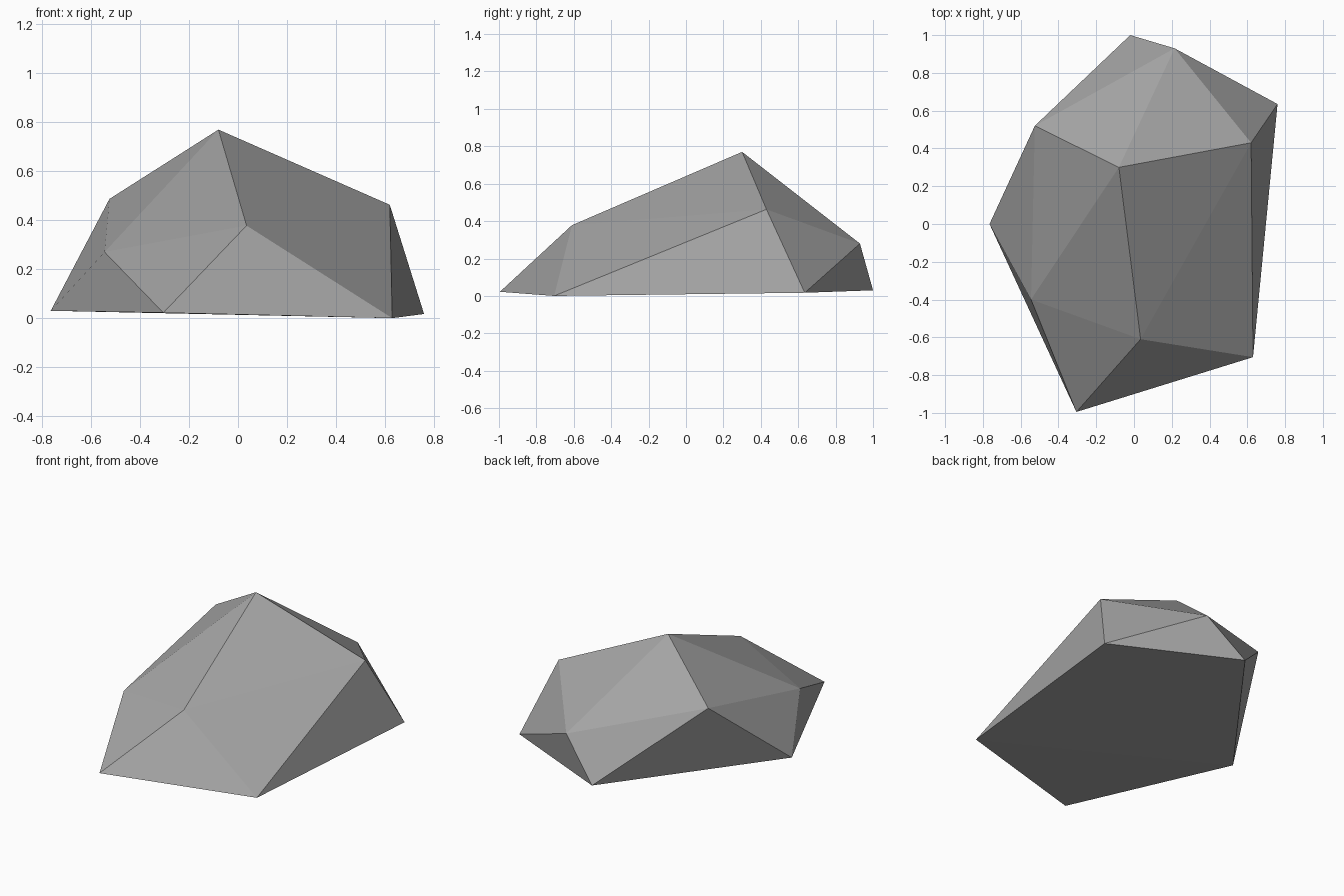
import bpy, bmesh

if "Cube" in bpy.data.objects:
    bpy.data.objects.remove(bpy.data.objects["Cube"])

# Low-poly boulder: the convex skin around a few corner points
ground_ring = [(-0.02, 1.0, 0.03), (0.76, 0.635, 0.017), (0.63, -0.705, 0.0),
               (-0.305, -0.995, 0.022), (-0.765, 0.0, 0.03)]
shoulders = [(0.215, 0.93, 0.28), (0.62, 0.43, 0.463), (0.035, -0.61, 0.378),
             (-0.545, -0.40, 0.27), (-0.525, 0.52, 0.487)]
peak = (-0.08, 0.30, 0.77)

bm = bmesh.new()
for co in ground_ring + shoulders + [peak]:
    bm.verts.new(co)
bmesh.ops.convex_hull(bm, input=bm.verts[:])
bmesh.ops.recalc_face_normals(bm, faces=bm.faces[:])

# Flat-shaded stone in a single grey
mesh = bpy.data.meshes.new("boulder")
bm.to_mesh(mesh)
bm.free()
stone = bpy.data.materials.new("stone grey")
stone.diffuse_color = (0.37, 0.37, 0.37, 1.0)
stone.use_nodes = True
stone.node_tree.nodes["Principled BSDF"].inputs["Base Color"].default_value = stone.diffuse_color
mesh.materials.append(stone)
boulder = bpy.data.objects.new("boulder", mesh)
bpy.context.collection.objects.link(boulder)
